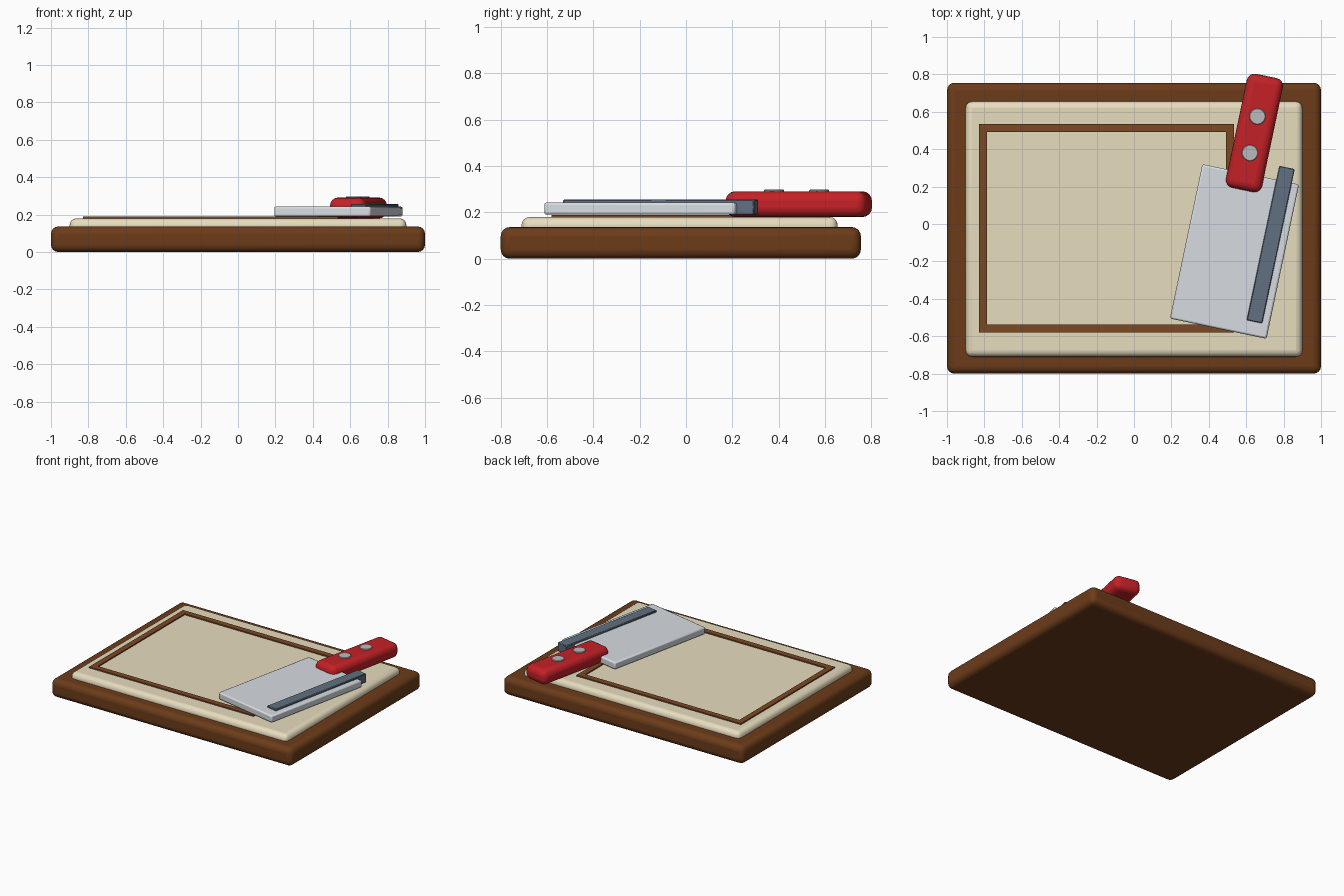
import bpy
from math import radians

if "Cube" in bpy.data.objects:
    bpy.data.objects.remove(bpy.data.objects["Cube"])


def material(name, rgb):
    m = bpy.data.materials.new(name)
    m.diffuse_color = (*rgb, 1)
    m.use_nodes = True
    m.node_tree.nodes["Principled BSDF"].inputs["Base Color"].default_value = m.diffuse_color
    return m


dark_wood = material("dark_wood", (0.15, 0.045, 0.010))
trim_wood = material("trim_wood", (0.20, 0.065, 0.017))
cream = material("cream", (0.80, 0.72, 0.52))
steel = material("steel", (0.68, 0.72, 0.76))
blue_steel = material("blue_steel", (0.12, 0.16, 0.22))
red = material("red", (0.55, 0.015, 0.02))
rivet_grey = material("rivet_grey", (0.5, 0.5, 0.5))

TILT = radians(-11.9)


def finish(ob, name, mat, bevel, segments):
    ob.name = name
    ob.data.materials.append(mat)
    if bevel:
        b = ob.modifiers.new("bevel", "BEVEL")
        b.width, b.segments = bevel, segments
        b.limit_method = "ANGLE"
    bpy.ops.object.shade_smooth_by_angle(angle=radians(35))
    return ob


def box(name, centre, size, z0, z1, mat, bevel=0, segments=3, rot=0):
    bpy.ops.mesh.primitive_cube_add(size=1, location=(*centre, (z0 + z1) / 2))
    ob = bpy.context.object
    ob.scale = (*size, z1 - z0)
    bpy.ops.object.transform_apply(location=False, rotation=False, scale=True)
    ob.rotation_euler.z = rot
    return finish(ob, name, mat, bevel, segments)


# Board: dark base with a raised cream cutting surface
box("board_base", (0, -0.0225), (2, 1.555), 0, 0.137, dark_wood, 0.04, 4)
box("cutting_surface", (0, -0.0275), (1.80, 1.365), 0.10, 0.18, cream, 0.035, 4)

# Rectangular trim line on the cutting surface
X0, X1, Y0, Y1, W = -0.83, 0.535, -0.58, 0.535, 0.043
for side, y in (("front", Y0 + W / 2), ("back", Y1 - W / 2)):
    box("trim_" + side, ((X0 + X1) / 2, y), (X1 - X0, W), 0.17, 0.189, trim_wood)
for side, x in (("left", X0 + W / 2), ("right", X1 - W / 2)):
    box("trim_" + side, (x, (Y0 + Y1) / 2), (W, Y1 - Y0 - 2 * W), 0.17, 0.189, trim_wood)

# Cleaver: blade, spine strip and handle share one tilt
box("blade", (0.537, -0.147), (0.528, 0.843), 0.19, 0.243, steel, 0.01, 2, TILT)
box("blade_spine", (0.731, -0.11), (0.085, 0.843), 0.19, 0.256, blue_steel, 0.004, 1, TILT)
box("handle", (0.644, 0.487), (0.197, 0.622), 0.18, 0.291, red, 0.042, 4, TILT)

# Rivets through the handle
for i, (x, y) in enumerate(((0.66, 0.575), (0.62, 0.38))):
    bpy.ops.mesh.primitive_cylinder_add(vertices=32, radius=0.043, depth=0.08,
                                        location=(x, y, 0.258))
    finish(bpy.context.object, f"rivet_{i + 1}", rivet_grey, 0.003, 1)
